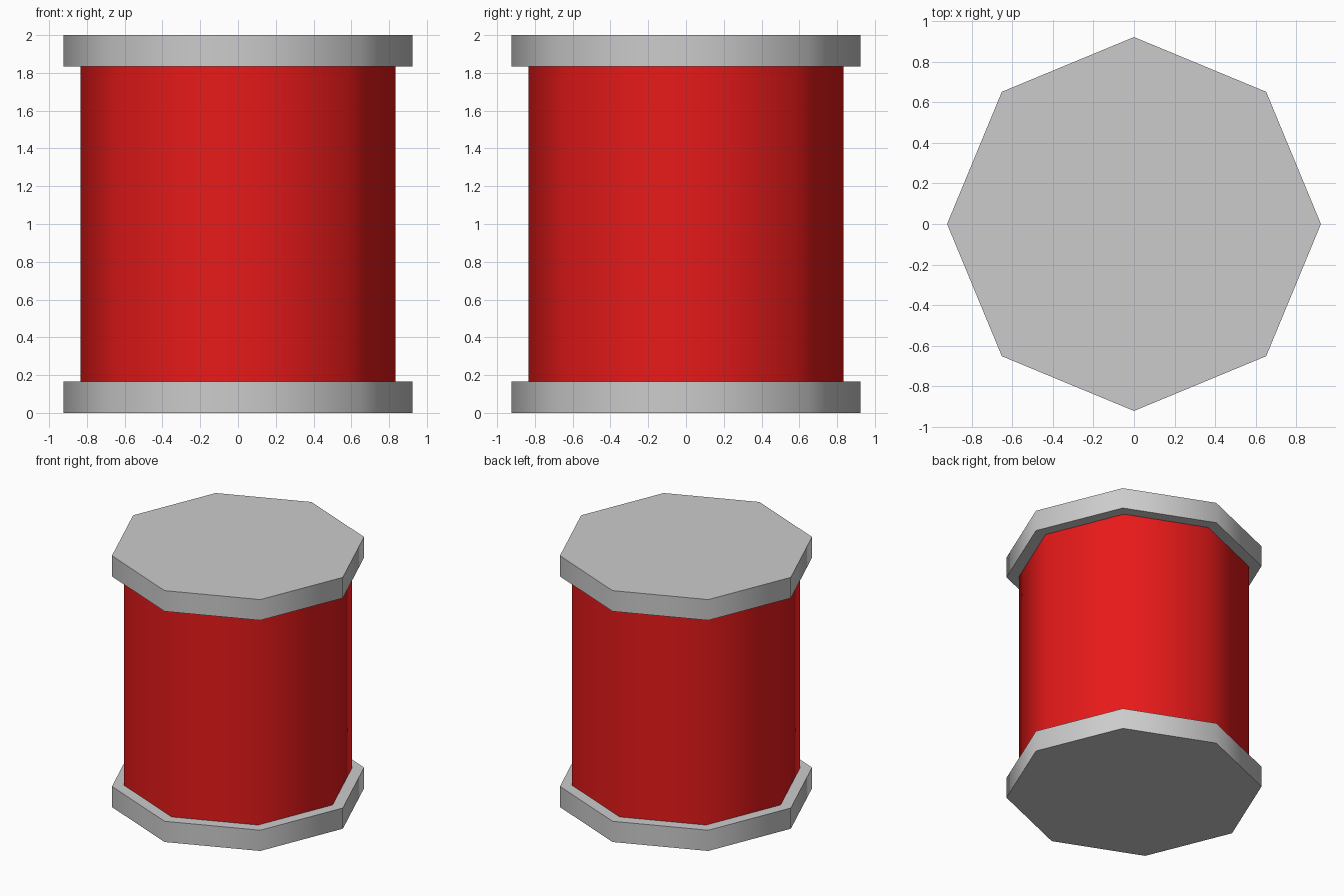
import bpy
from math import radians

if "Cube" in bpy.data.objects:
    bpy.data.objects.remove(bpy.data.objects["Cube"])

SIDES = 8
HEIGHT = 2.0
RIM_HEIGHT = 0.165
RIM_RADIUS = 0.923
BODY_RADIUS = 0.833


def drum_part(name, radius, bottom, top, material=None):
    bpy.ops.mesh.primitive_cylinder_add(
        vertices=SIDES, radius=radius, depth=top - bottom,
        location=(0, 0, (bottom + top) / 2))
    part = bpy.context.object
    part.name = name
    # smooth around the sides, sharp at the caps
    bpy.ops.object.shade_smooth_by_angle(angle=radians(60))
    if material:
        part.data.materials.append(material)
    return part


red = bpy.data.materials.new("red_paint")
red.diffuse_color = (0.8, 0.01, 0.01, 1)
red.use_nodes = True
red.node_tree.nodes["Principled BSDF"].inputs["Base Color"].default_value = red.diffuse_color

# Grey end rims
drum_part("bottom_rim", RIM_RADIUS, 0, RIM_HEIGHT)
drum_part("top_rim", RIM_RADIUS, HEIGHT - RIM_HEIGHT, HEIGHT)

# Red barrel between the rims
drum_part("barrel_body", BODY_RADIUS, RIM_HEIGHT, HEIGHT - RIM_HEIGHT, red)
